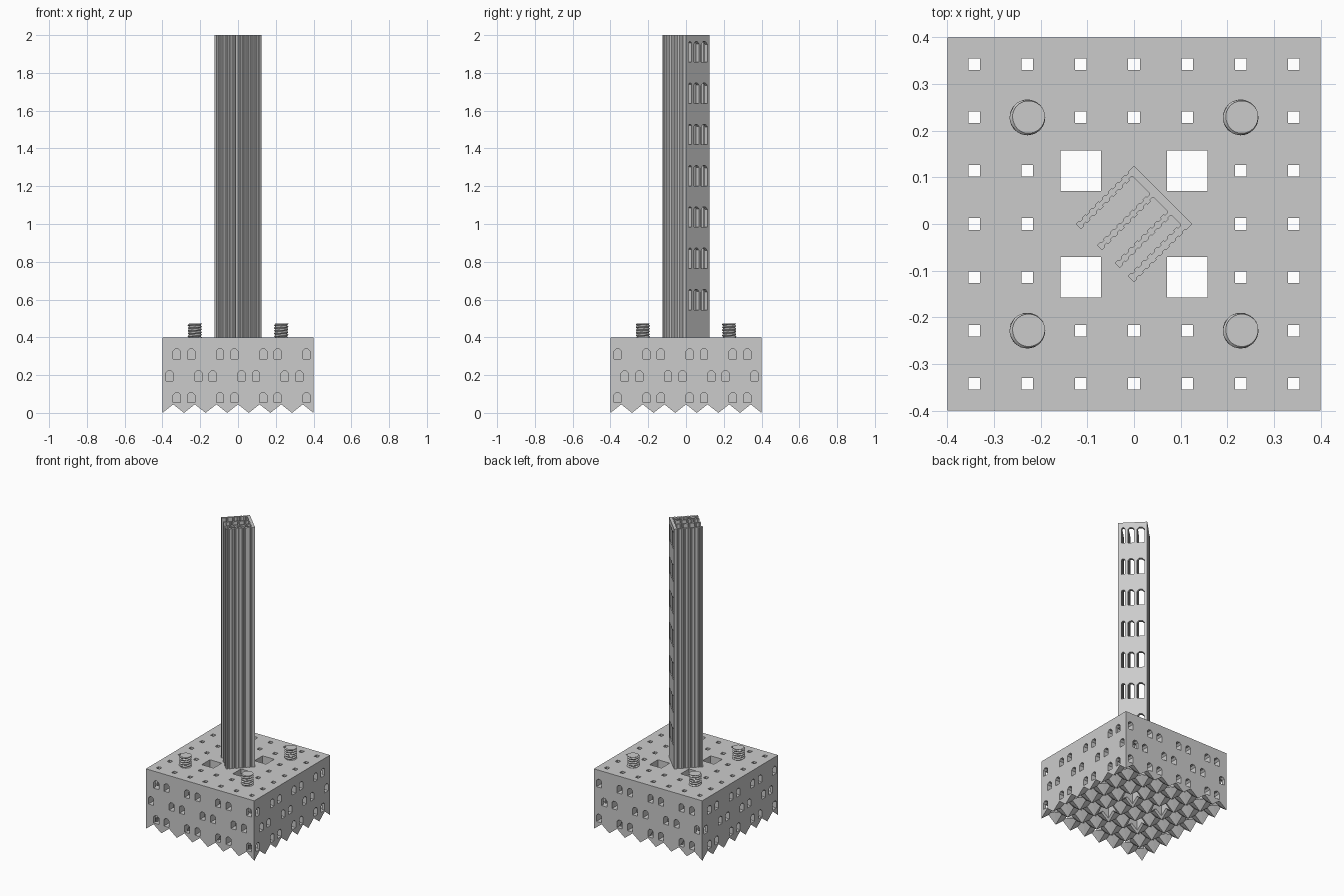
import bpy, bmesh, math
from mathutils import Matrix

if "Cube" in bpy.data.objects:
    bpy.data.objects.remove(bpy.data.objects["Cube"])

HALF, TOP, N = 0.4, 0.4, 7
PITCH = 2 * HALF / N
NODES = [(i - 3) * PITCH for i in range(N)]

grey = bpy.data.materials.new("plain_grey")
grey.diffuse_color = (0.6, 0.6, 0.6, 1)
grey.use_nodes = True
grey.node_tree.nodes["Principled BSDF"].inputs["Base Color"].default_value = grey.diffuse_color


def make_object(name, bm):
    bmesh.ops.recalc_face_normals(bm, faces=bm.faces[:])
    mesh = bpy.data.meshes.new(name)
    bm.to_mesh(mesh)
    bm.free()
    mesh.materials.append(grey)
    obj = bpy.data.objects.new(name, mesh)
    bpy.context.collection.objects.link(obj)
    return obj


def add_prism(bm, points, direction):
    """Extrude a closed loop of 3D points along a direction."""
    face = bm.faces.new([bm.verts.new(p) for p in points])
    out = bmesh.ops.extrude_face_region(bm, geom=[face])["geom"]
    moved = [g for g in out if isinstance(g, bmesh.types.BMVert)]
    bmesh.ops.translate(bm, verts=moved, vec=direction)


def add_box(bm, x, y, half, z0, z1):
    add_prism(bm, [(x + a * half, y + b * half, z0)
                   for a, b in ((-1, -1), (1, -1), (1, 1), (-1, 1))], (0, 0, z1 - z0))


def arch(x, z, half, height):
    """Arch outline with chamfered top corners, as (x, z) pairs."""
    c = half * 0.6
    return [(x - half, z), (x + half, z), (x + half, z + height - c),
            (x + half - c, z + height), (x - half + c, z + height),
            (x - half, z + height - c)]


def cut(target, bm, name):
    cutter = make_object(name, bm)
    mod = target.modifiers.new(name, 'BOOLEAN')
    mod.operation, mod.solver, mod.object = 'DIFFERENCE', 'EXACT', cutter
    bpy.context.view_layer.objects.active = target
    bpy.ops.object.modifier_apply(modifier=name)
    bpy.data.objects.remove(cutter)


# Base block with a spiked underside
bm = bmesh.new()
M = 2 * N
HEIGHTS = (0.0, 0.045, 0.07)          # spike tip, groove, pit
grid = [[bm.verts.new((-HALF + i * PITCH / 2, -HALF + j * PITCH / 2,
                       HEIGHTS[i % 2 + j % 2])) for j in range(M + 1)]
        for i in range(M + 1)]
for i in range(M):
    for j in range(M):
        a, b, c, d = grid[i][j], grid[i + 1][j], grid[i + 1][j + 1], grid[i][j + 1]
        if (i + j) % 2 == 0:          # split from tip to pit
            tris = ((a, b, c), (a, c, d))
        else:
            tris = ((a, b, d), (b, c, d))
        for t in tris:
            bm.faces.new(t)
corners = [bm.verts.new((x * HALF, y * HALF, TOP))
           for x, y in ((-1, -1), (1, -1), (1, 1), (-1, 1))]
bm.faces.new(corners)
rims = [[grid[i][0] for i in range(M + 1)],
        [grid[M][j] for j in range(M + 1)],
        [grid[i][M] for i in range(M, -1, -1)],
        [grid[0][j] for j in range(M, -1, -1)]]
for k, rim in enumerate(rims):
    bm.faces.new(rim + [corners[(k + 1) % 4], corners[k]])
block = make_object("base_block", bm)

# Staggered arched pockets on the front/back, then on the two sides
for axis in (0, 1):
    bm = bmesh.new()
    for row, z in enumerate((0.286, 0.170, 0.054)):
        for i, node in enumerate(NODES):
            sign = (-1) ** (i + row + axis)
            outline = arch(node + 0.019 * sign, z, 0.019, 0.053)
            for side in (-1, 1):
                start, depth = side * (HALF + 0.02), -side * 0.134
                if axis == 0:
                    add_prism(bm, [(x, start, h) for x, h in outline], (0, depth, 0))
                else:
                    add_prism(bm, [(start, y, h) for y, h in outline], (depth, 0, 0))
    cut(block, bm, "pocket_cutter")

# Vertical square shafts: small ones on the grid, four large ones near the tower
bm = bmesh.new()
for i, x in enumerate(NODES):
    for j, y in enumerate(NODES):
        di, dj = abs(i - 3), abs(j - 3)
        if di == 1 and dj == 1:
            add_box(bm, x, y, 0.043, -0.1, 0.5)
        elif di + dj > 1:
            # shafts below the studs stay closed at the top
            add_box(bm, x, y, 0.0125, -0.1, 0.38 if di == dj == 2 else 0.5)
cut(block, bm, "shaft_cutter")

# Comb-shaped tower: four corrugated fins on a plain back wall
EDGE, INNER, WAVES, DEPTH = 0.0885, 0.07, 8, 0.0035
FINS = [(-0.0885, -0.0727), (-0.0242, -0.009), (0.030, 0.0454), (0.0697, 0.0885)]


def fin_side(x, inward):
    """Corrugated fin edge from the free end to the back wall."""
    step = (INNER + EDGE) / WAVES
    pts = []
    for k in range(WAVES):
        y = -EDGE + k * step
        pts += [(x, y), (x, y + step * 0.45),
                (x + inward * DEPTH, y + step * 0.55),
                (x + inward * DEPTH, y + step * 0.9)]
    return pts + [(x, INNER)]


profile = [(-EDGE, EDGE)]
for left, right in FINS:
    profile += fin_side(left, 1)[::-1] + fin_side(right, -1)
profile.append((EDGE, EDGE))
bm = bmesh.new()
add_prism(bm, [(x, y, TOP) for x, y in profile], (0, 0, 2 - TOP))
tower = make_object("comb_tower", bm)

# Arched windows through the back wall, one per slot on seven floors
bm = bmesh.new()
for floor in range(7):
    for a, b in zip(FINS, FINS[1:]):
        mid, half = (a[1] + b[0]) / 2, (b[0] - a[1]) / 2 - 0.001
        outline = arch(mid, 0.546 + floor * 0.2185, half, 0.108)
        add_prism(bm, [(x, 0.06, z) for x, z in outline], (0, 0.05, 0))
cut(tower, bm, "window_cutter")
tower.data.transform(Matrix.Rotation(-math.pi / 4, 4, 'Z'))

# Threaded studs
SEG, STEPS, THREAD = 32, 30, 0.0145
for cx in (-2 * PITCH, 2 * PITCH):
    for cy in (-2 * PITCH, 2 * PITCH):
        bm = bmesh.new()
        rings = []
        for s in range(STEPS + 1):
            z = 0.395 + s * 0.077 / STEPS
            ring = []
            for k in range(SEG):
                phase = (z / THREAD - k / SEG) % 1
                r = 0.031 + 0.0075 * (1 - abs(2 * phase - 1))
                ang = 2 * math.pi * k / SEG
                ring.append(bm.verts.new((cx + r * math.cos(ang),
                                          cy + r * math.sin(ang), z)))
            rings.append(ring)
        for lo, hi in zip(rings, rings[1:]):
            for k in range(SEG):
                n = (k + 1) % SEG
                bm.faces.new((lo[k], lo[n], hi[n], hi[k]))
        bm.faces.new(rings[0][::-1])
        bm.faces.new(rings[-1])
        make_object("threaded_stud", bm)
